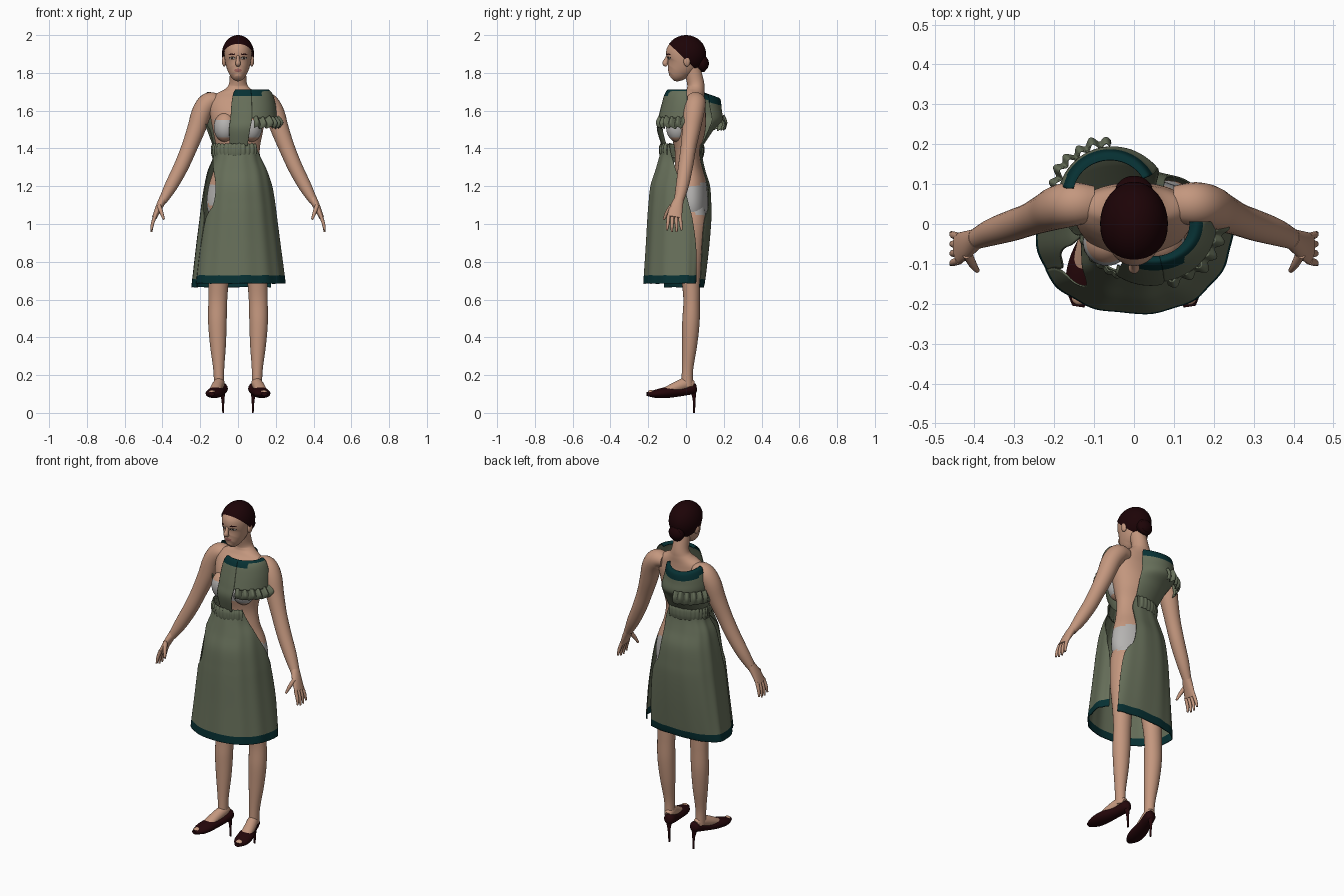
import bpy, bmesh, math
from mathutils import Vector, Matrix

cube = bpy.data.objects.get("Cube")
if cube:
    bpy.data.objects.remove(cube, do_unlink=True)


def make_material(name, red, green, blue):
    material = bpy.data.materials.new(name)
    material.use_nodes = True
    colour = (red, green, blue, 1)
    material.diffuse_color = colour
    shader = material.node_tree.nodes["Principled BSDF"]
    shader.inputs["Base Color"].default_value = colour
    shader.inputs["Roughness"].default_value = .8
    return material


skin = make_material("skin", .55, .31, .21)
cloth = make_material("green cloth", .135, .16, .102)
trim = make_material("teal trim", .002, .03, .033)
hair = make_material("dark hair", .012, .001, .002)
leather = make_material("shoe leather", .018, .002, .003)
linen = make_material("pale underwear", .46, .45, .44)
lip = make_material("lip", .36, .13, .11)
eye_white = make_material("eye white", .5, .46, .43)
iris = make_material("dark iris", .03, .02, .015)

SIDES = (("left", 1), ("right", -1))


def finish(bm, name, materials, rule=None, thickness=0):
    """Turn a bmesh into a smooth shaded object, colouring faces by a rule."""
    bmesh.ops.recalc_face_normals(bm, faces=bm.faces)
    if rule:
        for face in bm.faces:
            face.material_index = int(rule(face.calc_center_median()))
    mesh = bpy.data.meshes.new(name)
    bm.to_mesh(mesh)
    bm.free()
    for material in materials:
        mesh.materials.append(material)
    obj = bpy.data.objects.new(name, mesh)
    bpy.context.collection.objects.link(obj)
    bpy.ops.object.select_all(action="DESELECT")
    obj.select_set(True)
    bpy.context.view_layer.objects.active = obj
    bpy.ops.object.shade_smooth_by_angle(angle=math.radians(50))
    if thickness:
        shell = obj.modifiers.new("thickness", "SOLIDIFY")
        shell.thickness = thickness
        shell.offset = 0


def smooth_rows(rows, steps):
    """Interpolate rows of numbers with a flowing curve."""
    result = []
    last = len(rows) - 1
    for i in range(last):
        before, start, end, after = (rows[max(0, min(last, i + k))] for k in (-1, 0, 1, 2))
        for step in range(steps):
            t = step / steps
            result.append([
                b + t * (c - a) / 2 + t * t * (a - 2.5 * b + 2 * c - d / 2)
                + t * t * t * (1.5 * (b - c) + (d - a) / 2)
                for a, b, c, d in zip(before, start, end, after)])
    result.append(list(rows[last]))
    return result


def tube(name, path, materials, across="X", mirror=1, count=24, steps=5, rule=None):
    """Closed loft through rows of x, y, z, radius across, other radius."""
    axis = Vector((1, 0, 0)) if across == "X" else Vector((0, 1, 0))
    rows = smooth_rows(path, steps)
    centres = [Vector((row[0] * mirror, row[1], row[2])) for row in rows]
    bm = bmesh.new()
    rings = []
    for i, row in enumerate(rows):
        along = (centres[min(i + 1, len(rows) - 1)] - centres[max(i - 1, 0)]).normalized()
        side = (axis - along * axis.dot(along)).normalized()
        other = along.cross(side)
        turns = [math.tau * k / count for k in range(count)]
        rings.append([bm.verts.new(centres[i] + side * row[3] * math.cos(turn)
                                   + other * row[4] * math.sin(turn)) for turn in turns])
    for lower, upper in zip(rings, rings[1:]):
        for k in range(count):
            nxt = (k + 1) % count
            bm.faces.new((lower[k], lower[nxt], upper[nxt], upper[k]))
    bm.faces.new(rings[0][::-1])
    bm.faces.new(rings[-1])
    finish(bm, name, materials, rule)


def blob(name, centre, radii, materials, cut=None, rule=None):
    """Ellipsoid, optionally trimmed by a plane given as point and normal."""
    bm = bmesh.new()
    place = Matrix.Translation(centre) @ Matrix.Diagonal((*radii, 1))
    bmesh.ops.create_uvsphere(bm, u_segments=32, v_segments=24, radius=1, matrix=place)
    if cut:
        bmesh.ops.bisect_plane(bm, geom=bm.verts[:] + bm.edges[:] + bm.faces[:],
                               plane_co=cut[0], plane_no=cut[1], clear_inner=True)
    finish(bm, name, materials, rule)


def sheet(name, rows, ripple=0, waves=0, count=48, square=1, sag=0, rule=None):
    """Open cloth panel: z, centre x, centre y, width, front and back depth,
    start and end angle in degrees, measured from the front to the left."""
    bm = bmesh.new()
    grid = []
    for z, cx, cy, width, front, back, start, end in smooth_rows(rows, 6):
        line = []
        for k in range(count + 1):
            angle = math.radians(start + (end - start) * k / count)
            wave = ripple * (math.sin(waves * angle) + math.sin(waves * angle * .37) / 2)
            s, c = math.sin(angle), math.cos(angle)
            s = math.copysign(abs(s) ** square, s)
            c = math.copysign(abs(c) ** square, c)
            y = cy - (front if c > 0 else back) * (1 + wave) * c
            drop = sag * max(0, y - .09) * max(0, z - 1.5)
            line.append(bm.verts.new((cx + width * (1 + wave) * s, y, z + wave * .12 - drop)))
        grid.append(line)
    for upper, lower in zip(grid, grid[1:]):
        for k in range(count):
            bm.faces.new((upper[k], upper[k + 1], lower[k + 1], lower[k]))
    finish(bm, name, [cloth, trim], rule, thickness=.004)


def briefs(p):
    rise = .7 if p.y < 0 else .36
    return 1.0 + abs(p.x) * rise < p.z < 1.235 - abs(p.x) * .2


def underwear(p):
    return briefs(p) or (p.y < -.04 and 1.455 < p.z < 1.555)


def face_paint(p):
    """Pick lip, lash, eye or brow colour from the place on the head."""
    def inside(x, z, width, height):
        return ((abs(p.x) - x) / width) ** 2 + ((p.z - z) / height) ** 2 < 1
    if p.y > -.04:
        return 0
    if inside(0, 1.814, .021, .009):
        return 1
    if inside(.033, 1.899, .018, .0035):
        return 4
    if inside(.031, 1.878, .006, .006):
        return 3
    if inside(.031, 1.878, .013, .0055):
        return 2
    return 3 if inside(.031, 1.879, .017, .008) else 0


# Torso with neck and briefs
tube("torso", [
    (0, .03, .99, .08, .05), (0, .03, 1.03, .14, .08), (0, .028, 1.1, .165, .088),
    (0, .025, 1.2, .155, .085), (0, .012, 1.3, .125, .072), (0, .008, 1.39, .115, .068),
    (0, .01, 1.48, .13, .09), (0, .013, 1.56, .145, .094), (0, .03, 1.63, .15, .077),
    (0, .045, 1.68, .125, .056), (0, .052, 1.715, .068, .047), (0, .05, 1.75, .046, .045),
    (0, .03, 1.83, .044, .045)], [skin, linen], count=48, steps=8, rule=underwear)

# Head with painted features, hair and bun
tube("head", [
    (0, -.076, 1.772, .018, .02), (0, -.063, 1.785, .036, .042), (0, -.044, 1.81, .052, .062),
    (0, -.021, 1.85, .066, .085), (0, -.008, 1.9, .073, .098), (0, 0, 1.94, .068, .088),
    (0, .005, 1.97, .048, .066), (0, .005, 1.99, .02, .03)],
    [skin, lip, eye_white, iris, hair], count=140, steps=16, rule=face_paint)
blob("hair", (0, 0, 1.9), (.085, .106, .1), [hair], cut=((0, 0, 1.868), (0, .96, 1)))
blob("hair_bun", (0, .085, 1.85), (.045, .036, .042), [hair])
bpy.ops.mesh.primitive_torus_add(location=(0, .09, 1.85), rotation=(math.pi / 2, 0, 0),
                                 major_radius=.03, minor_radius=.016)
bun_coil = bpy.context.object
bun_coil.name = "bun_coil"
bun_coil.data.materials.append(hair)
bpy.ops.object.shade_smooth_by_angle()
tube("nose", [(0, -.096, 1.892, .008, .008), (0, -.104, 1.868, .01, .012),
              (0, -.11, 1.85, .014, .015), (0, -.1, 1.839, .01, .008)], [skin])

# Limbs, underwear cups and shoes
for side, sign in SIDES:
    blob(side + "_ear", (sign * .073, .005, 1.862), (.012, .018, .028), [skin])
    blob(side + "_cup", (sign * .068, -.045, 1.512), (.06, .06, .078), [skin, linen],
         rule=lambda p: 1.455 < p.z < 1.555)
    tube(side + "_arm", [
        (.1, .05, 1.65, .045, .036), (.15, .05, 1.645, .055, .053), (.19, .042, 1.595, .055, .053),
        (.222, .028, 1.5, .048, .048), (.26, .012, 1.4, .041, .042), (.303, -.003, 1.3, .039, .039),
        (.355, -.02, 1.2, .034, .034), (.4, -.039, 1.12, .025, .022)],
        [skin], across="Y", mirror=sign)
    tube(side + "_palm", [
        (.395, -.036, 1.135, .025, .022), (.42, -.052, 1.085, .035, .018),
        (.442, -.062, 1.035, .04, .013)], [skin], across="Y", mirror=sign)
    for number in range(4):
        offset = number - 1.5
        tube(f"{side}_finger_{number}", [
            (.438, -.062 + offset * .02, 1.045, .01, .01),
            (.453, -.062 + offset * .023, 1, .009, .009),
            (.458, -.062 + offset * .026, .952 + abs(offset) * .01, .005, .005)],
            [skin], across="Y", mirror=sign, count=10)
    tube(side + "_thumb", [(.418, -.075, 1.095, .014, .012), (.405, -.1, 1.06, .011, .01),
                           (.393, -.117, 1.025, .006, .006)],
         [skin], across="Y", mirror=sign, count=12)
    tube(side + "_leg", [
        (.08, .03, 1.1, .068, .068), (.086, .028, 1, .082, .082), (.093, .025, .86, .074, .07),
        (.102, .026, .72, .056, .052), (.107, .03, .6, .05, .044), (.109, .026, .48, .049, .046),
        (.106, .019, .36, .042, .04), (.102, .008, .23, .029, .03), (.1, .006, .14, .027, .031)],
        [skin, linen], mirror=sign, steps=8, rule=briefs)
    tube(side + "_foot", [
        (.092, .035, .145, .02, .024), (.098, .005, .155, .028, .033),
        (.112, -.05, .137, .031, .029), (.122, -.105, .115, .032, .022)], [skin], mirror=sign)
    tube(side + "_shoe", [
        (.08, .056, .134, .012, .018), (.083, .036, .13, .03, .03), (.1, -.03, .114, .034, .026),
        (.12, -.1, .108, .044, .029), (.132, -.16, .101, .04, .022), (.14, -.207, .1, .015, .01)],
        [leather], mirror=sign)
    blob(side + "_toes", (sign * .138, -.185, .109), (.018, .018, .012), [skin])
    tube(side + "_heel", [(.084, .038, .125, .02, .018), (.08, .043, .07, .008, .008),
                          (.078, .043, 0, .005, .005)], [leather], mirror=sign, count=14)

# Skirt: height, width, depths, then edge angles of the front and back panels
skirt = [
    (1.42, .125, .12, .08, -85, 45, 160, 278), (1.35, .132, .14, .085, -76, 62, 150, 280),
    (1.28, .16, .16, .1, -50, 74, 155, 286), (1.2, .178, .185, .124, -39, 86, 156, 286),
    (1.1, .194, .196, .131, -40, 95, 152, 290), (1.02, .204, .202, .131, -55, 103, 136, 300),
    (.88, .222, .21, .12, -61, 113, 133, 299), (.728, .242, .22, .1, -62, 120, 136, 299),
    (.685, .247, .223, .092, -62, 121, 137, 299)]
for panel, edge, hang in (("front", 4, 0), ("back", 6, .02)):
    sheet("skirt_" + panel,
          [(z - hang * (z < .8), 0, 0, width, front, back, *edges[edge - 4:edge - 2])
           for z, width, front, back, *edges in skirt],
          ripple=.009, waves=13, count=90, square=.88, rule=lambda p: p.z < .728 - hang)
    # Gathered waistband over the top of each panel
    start, end = skirt[0][edge:edge + 2]
    sheet("waistband_" + panel,
          [(z, 0, 0, .13 + puff, .13 + puff, .085 + puff, start, end)
           for z, puff in ((1.425, 0), (1.405, .008), (1.375, .008), (1.35, .002))],
          ripple=.016, waves=34, count=110)

# Front bodice and its half sleeve share one bulging profile
front_profile = [(1.7, .05, .09, .082), (1.71, .05, .11, .095), (1.685, .05, .132, .112),
                 (1.63, .05, .147, .128), (1.56, .05, .155, .145),
                 (1.5, .04, .15, .152), (1.41, .03, .125, .125)]
sheet("front_bodice", [(z, cx, 0, width, depth, depth, -35, 9)
                       for z, cx, width, depth in front_profile], rule=lambda p: p.z > 1.675)
sheet("front_sleeve", [(z, cx, 0, width, depth, .05, 9, 97)
                       for z, cx, width, depth in front_profile[:5]],
      rule=lambda p: p.z > 1.68 and (p.x < .125 or math.hypot((p.x - .05) / .122, p.y / .104) < 1))
sheet("front_ruffle", [(1.565, .05, 0, .153, .142, .05, 12, 98),
                       (1.535, .05, 0, .176, .157, .05, 12, 98),
                       (1.51, .05, 0, .17, .15, .05, 12, 98)], ripple=.045, waves=26, count=90)

# Back bodice, slumped away from the shoulder, with its ruffle
sheet("back_bodice", [
    (1.695, -.06, .075, .092, .085, .085, 117, 260), (1.69, -.06, .07, .11, .11, .11, 117, 260),
    (1.63, -.06, .065, .125, .12, .122, 120, 258), (1.56, -.05, .055, .138, .12, .135, 128, 276),
    (1.5, -.025, .025, .138, .11, .12, 142, 296),
    (1.41, 0, 0, .13, .1, .085, 157, 284)],
    sag=1.8, rule=lambda p: p.z + max(0, p.y - .09) * .34 > 1.66)
sheet("back_ruffle", [
    (1.57, -.06, .06, .14, .13, .138, 180, 270), (1.535, -.06, .06, .155, .15, .152, 180, 270),
    (1.5, -.058, .058, .15, .15, .146, 180, 270)], ripple=.045, waves=26, count=90)
